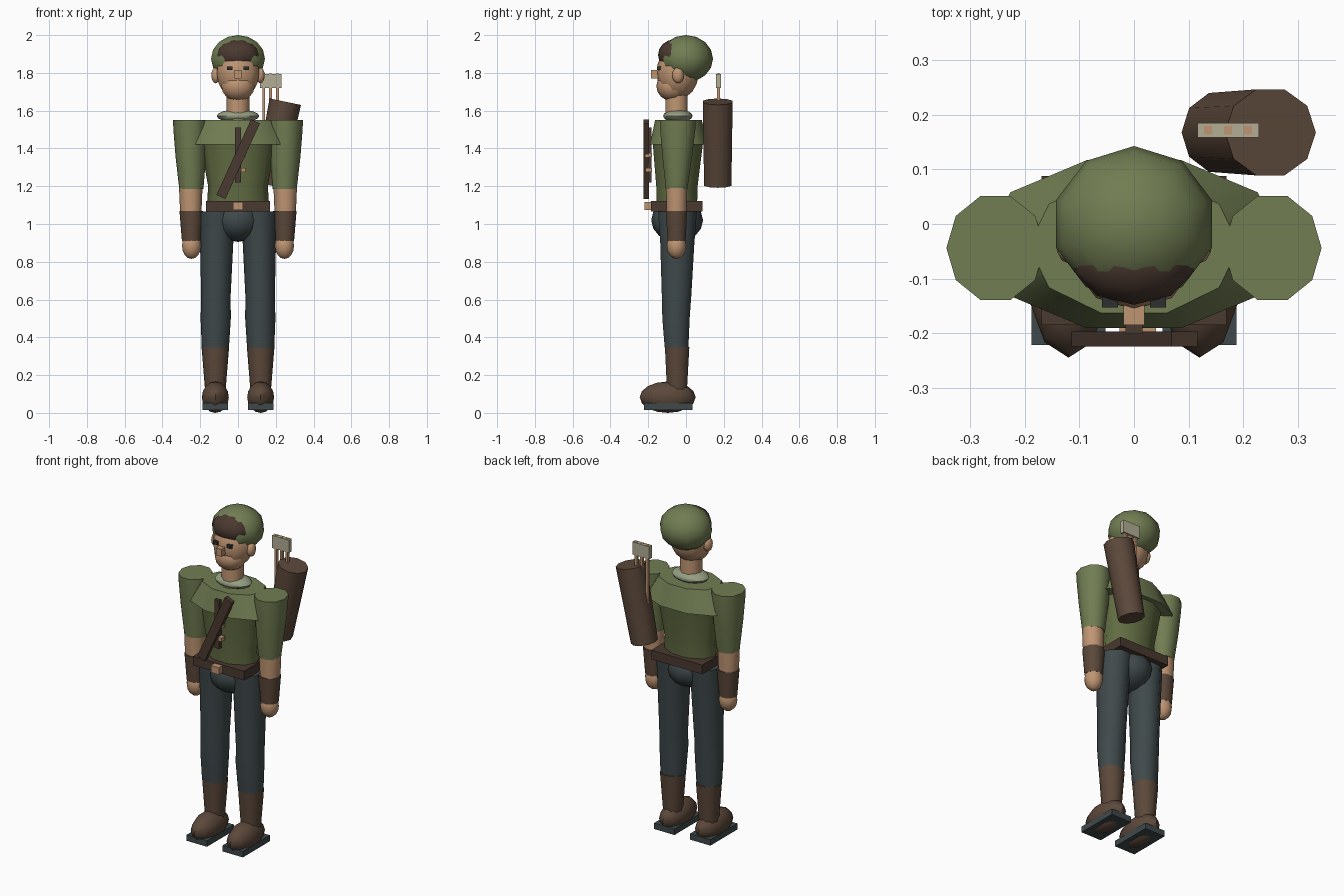
import bpy, bmesh, math
from mathutils import Matrix

if "Cube" in bpy.data.objects:
    bpy.data.objects.remove(bpy.data.objects["Cube"])


def mat(name, rgb):
    m = bpy.data.materials.new(name)
    m.diffuse_color = (*rgb, 1)
    m.use_nodes = True
    m.node_tree.nodes["Principled BSDF"].inputs["Base Color"].default_value = m.diffuse_color
    return m


GREEN = mat("olive cloth", (0.165, 0.205, 0.085))
TUNIC = mat("dark olive cloth", (0.12, 0.15, 0.055))
SKIN = mat("skin tan", (0.52, 0.30, 0.17))
BROWN = mat("brown leather", (0.105, 0.064, 0.042))
DARK = mat("dark brown leather", (0.068, 0.041, 0.029))
SLATE = mat("slate cloth", (0.050, 0.066, 0.070))
PALE = mat("pale green wool", (0.30, 0.34, 0.22))
FEATHER = mat("feather grey", (0.45, 0.42, 0.30))
BLACK = mat("eye dark", (0.025, 0.028, 0.030))


def finish(name, bm, material, smooth, rot_y=0.0, loc=(0, 0, 0)):
    bmesh.ops.remove_doubles(bm, verts=bm.verts, dist=1e-5)
    bmesh.ops.recalc_face_normals(bm, faces=bm.faces)
    bm.transform(Matrix.Translation(loc) @ Matrix.Rotation(rot_y, 4, 'Y'))
    me = bpy.data.meshes.new(name)
    bm.to_mesh(me)
    bm.free()
    me.materials.append(material)
    ob = bpy.data.objects.new(name, me)
    bpy.context.collection.objects.link(ob)
    if smooth:
        bpy.ops.object.select_all(action='DESELECT')
        ob.select_set(True)
        bpy.context.view_layer.objects.active = ob
        bpy.ops.object.shade_smooth_by_angle(angle=math.radians(50))
    return ob


def loft(name, rings, material, n=10, phase=0.0, **kw):
    """Stack of elliptical rings (z, rx, ry, cx, cy) from bottom to top."""
    bm = bmesh.new()
    loops = []
    for z, rx, ry, cx, cy in rings:
        loops.append([bm.verts.new((cx + rx * math.cos(phase + math.tau * i / n),
                                    cy + ry * math.sin(phase + math.tau * i / n), z))
                      for i in range(n)])
    for a, b in zip(loops, loops[1:]):
        for i in range(n):
            j = (i + 1) % n
            bm.faces.new((a[i], a[j], b[j], b[i]))
    for loop, ring in ((loops[0], rings[0]), (loops[-1], rings[-1])):
        if ring[1] > 1e-4:
            bm.faces.new(loop)
    return finish(name, bm, material, True, **kw)


def ball(name, c, r, material, n=10, rows=8, phase=math.pi / 2):
    rings = []
    for k in range(rows + 1):
        t = math.pi * k / rows
        s = math.sin(t) if 0 < k < rows else 0.0
        rings.append((c[2] - r[2] * math.cos(t), r[0] * s, r[1] * s, c[0], c[1]))
    return loft(name, rings, material, n, phase)


def box(name, c, size, material, rot_y=0.0):
    bm = bmesh.new()
    bmesh.ops.create_cube(bm, size=1)
    bmesh.ops.scale(bm, vec=size, verts=bm.verts)
    return finish(name, bm, material, False, rot_y, c)


# head, cap and face
ball("head", (0, -0.045, 1.80), (0.118, 0.112, 0.14), SKIN)
ball("jaw", (0, -0.072, 1.73), (0.092, 0.085, 0.08), SKIN)
ball("cap", (0, 0.0, 1.875), (0.15, 0.143, 0.125), GREEN)
ball("hair", (0, -0.062, 1.895), (0.115, 0.086, 0.082), DARK)
box("nose", (0, -0.16, 1.793), (0.038, 0.05, 0.045), SKIN)
for side, s in (("left", 1), ("right", -1)):
    box(side + "_eye", (s * 0.044, -0.141, 1.825), (0.03, 0.024, 0.02), BLACK)
    ball(side + "_ear", (s * 0.118, -0.042, 1.787), (0.024, 0.031, 0.042), SKIN)

# neck and collar
loft("neck", [(1.55, 0.062, 0.062, 0, -0.05), (1.69, 0.06, 0.06, 0, -0.05)], SKIN)
ball("collar", (0, -0.043, 1.572), (0.113, 0.078, 0.034), PALE, n=16)

# torso, shoulder mantle and belt
loft("torso", [(1.09, 0.165, 0.112, 0, -0.048), (1.2, 0.158, 0.115, 0, -0.048),
               (1.43, 0.2, 0.14, 0, -0.043)], TUNIC)
loft("mantle", [(1.42, 0.28, 0.162, 0, -0.037), (1.55, 0.193, 0.13, 0, -0.04)], GREEN)
box("belt", (0, -0.0485, 1.093), (0.34, 0.273, 0.055), DARK)
box("buckle", (0, -0.2, 1.096), (0.054, 0.042, 0.042), SKIN)

# chest placket, buttons and diagonal strap
box("placket", (0, -0.192, 1.365), (0.032, 0.02, 0.29), DARK)
for z in (1.285, 1.365):
    box("button", (0.028, -0.198, z), (0.025, 0.034, 0.022), SKIN)
box("chest_strap", (0.001, -0.211, 1.343), (0.052, 0.028, 0.44), DARK, math.radians(24.6))

# arms and legs, one per side
ball("hips", (0, -0.047, 1.02), (0.128, 0.137, 0.115), SLATE)
for side, s in (("left", 1), ("right", -1)):
    x = s * 0.25
    loft(side + "_sleeve", [(1.185, 0.064, 0.06, s * 0.247, -0.05),
                            (1.36, 0.081, 0.083, s * 0.25, -0.046),
                            (1.5, 0.089, 0.098, s * 0.253, -0.044),
                            (1.55, 0.09, 0.1, s * 0.254, -0.044)], GREEN)
    loft(side + "_forearm", [(1.05, 0.056, 0.055, x, -0.05), (1.19, 0.062, 0.058, x, -0.05)], SKIN)
    loft(side + "_bracer", [(0.91, 0.05, 0.05, s * 0.247, -0.05),
                            (1.07, 0.063, 0.06, s * 0.247, -0.05)], BROWN)
    ball(side + "_hand", (s * 0.246, -0.05, 0.885), (0.053, 0.052, 0.07), SKIN)

    lx = s * 0.12
    loft(side + "_trouser_leg", [(0.345, 0.072, 0.066, lx, -0.05), (0.5, 0.08, 0.076, s * 0.118, -0.053),
                                 (0.62, 0.078, 0.082, s * 0.117, -0.05),
                                 (0.9, 0.088, 0.095, s * 0.113, -0.046),
                                 (1.066, 0.098, 0.108, s * 0.107, -0.045)], SLATE)
    loft(side + "_boot_shaft", [(0.09, 0.052, 0.054, lx, -0.048), (0.35, 0.073, 0.068, lx, -0.047)], BROWN)
    ball(side + "_boot_foot", (lx, -0.097, 0.083), (0.075, 0.148, 0.083), BROWN)
    box(side + "_sole", (lx, -0.093, 0.034), (0.136, 0.257, 0.036), SLATE)

# quiver with arrows on the back
loft("quiver", [(-0.225, 0.074, 0.076, 0, 0), (0.225, 0.085, 0.083, 0, 0)], BROWN,
     rot_y=math.radians(11.6), loc=(0.205, 0.168, 1.427))
for i in range(3):
    x = 0.136 + 0.0365 * i
    box("arrow_shaft", (x, 0.172, 1.598), (0.015, 0.015, 0.398), SKIN)
    box("arrow_fletching", (x, 0.172, 1.757), (0.04, 0.026, 0.076), FEATHER)
